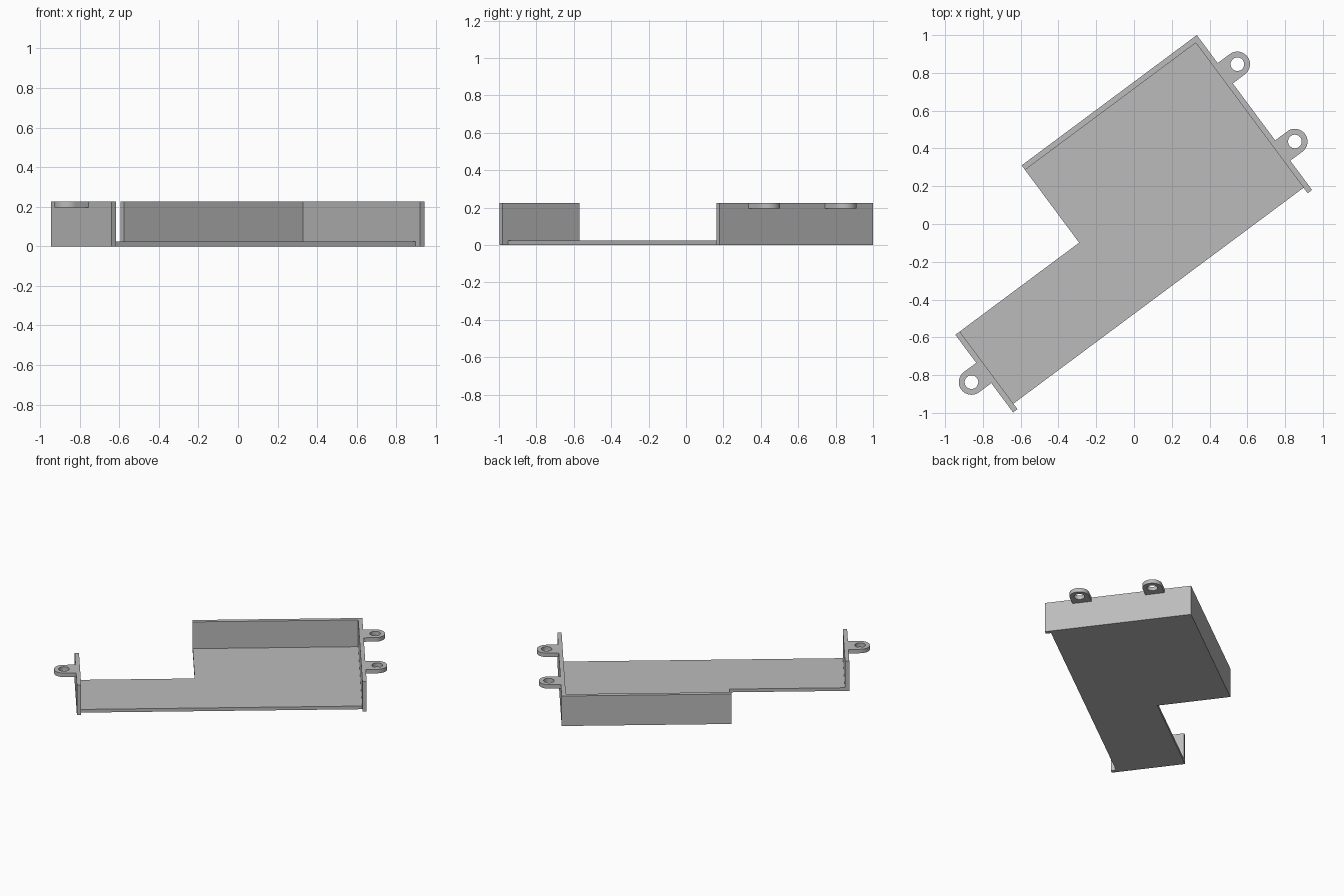
import bpy, bmesh, math
from mathutils import Matrix

if "Cube" in bpy.data.objects:
    bpy.data.objects.remove(bpy.data.objects["Cube"])

ROT = Matrix.Rotation(math.radians(36.65), 4, 'Z')
HEIGHT, FLOOR = 0.225, 0.024

grey = bpy.data.materials.new("plain_grey")
grey.diffuse_color = (0.5, 0.5, 0.5, 1)
grey.use_nodes = True
grey.node_tree.nodes["Principled BSDF"].inputs["Base Color"].default_value = grey.diffuse_color


def finish(name, bm):
    """Turn a bmesh into an object set at the bracket's angle."""
    bmesh.ops.recalc_face_normals(bm, faces=bm.faces)
    bm.transform(ROT)
    mesh = bpy.data.meshes.new(name)
    bm.to_mesh(mesh)
    bm.free()
    mesh.materials.append(grey)
    obj = bpy.data.objects.new(name, mesh)
    bpy.context.collection.objects.link(obj)
    return obj


def extrude(name, outline, z0, z1):
    bm = bmesh.new()
    face = bm.faces.new([bm.verts.new((x, y, z0)) for x, y in outline])
    out = bmesh.ops.extrude_face_region(bm, geom=[face])
    top = [v for v in out["geom"] if isinstance(v, bmesh.types.BMVert)]
    bmesh.ops.translate(bm, verts=top, vec=(0, 0, z1 - z0))
    return finish(name, bm)


def box(name, x0, x1, y0, y1, z0, z1):
    return extrude(name, [(x0, y0), (x1, y0), (x1, y1), (x0, y1)], z0, z1)


def tab(name, wall_x, cx, cy, side, r=0.067, hole=0.036, n=24):
    """Rounded mounting ear with a screw hole, growing from a wall."""
    outer, inner = [], []
    for i in range(2 * n):
        a = -math.pi / 2 + math.pi * i / n
        c, s = math.cos(a), math.sin(a)
        inner.append((cx + side * hole * c, cy + hole * s))
        if i <= n:                       # round end
            outer.append((cx + side * r * c, cy + r * s))
        else:                            # straight root on the wall
            outer.append((wall_x, cy + r * (1 - 2 * (i - n - 1) / (n - 2))))
    bm = bmesh.new()
    rings = [[bm.verts.new((x, y, z)) for x, y in loop]
             for loop, z in ((outer, 0.195), (outer, HEIGHT), (inner, HEIGHT), (inner, 0.195))]
    for k in range(4):
        a, b = rings[k], rings[(k + 1) % 4]
        for i in range(2 * n):
            j = (i + 1) % (2 * n)
            bm.faces.new((a[i], a[j], b[j], b[i]))
    obj = finish(name, bm)
    bpy.context.view_layer.objects.active = obj
    obj.select_set(True)
    bpy.ops.object.shade_smooth_by_angle(angle=math.radians(30))
    obj.select_set(False)


# L-shaped floor plate
extrude("floor_plate", [(-1.08, -0.382), (0.835, -0.382), (0.835, 0.574),
                        (-0.292, 0.574), (-0.292, 0.094), (-1.08, 0.094)], 0, FLOOR)

# Upright walls
box("back_wall", -0.292, 0.835, 0.574, 0.604, 0, HEIGHT)
box("right_wall", 0.835, 0.864, -0.418, 0.604, 0, HEIGHT)
box("left_wall", -1.109, -1.08, -0.418, 0.094, 0, HEIGHT)

# Mounting ears
tab("right_rear_tab", 0.864, 0.944, 0.352, 1)
tab("right_front_tab", 0.864, 0.944, -0.158, 1)
tab("left_tab", -1.109, -1.19, -0.158, -1)
